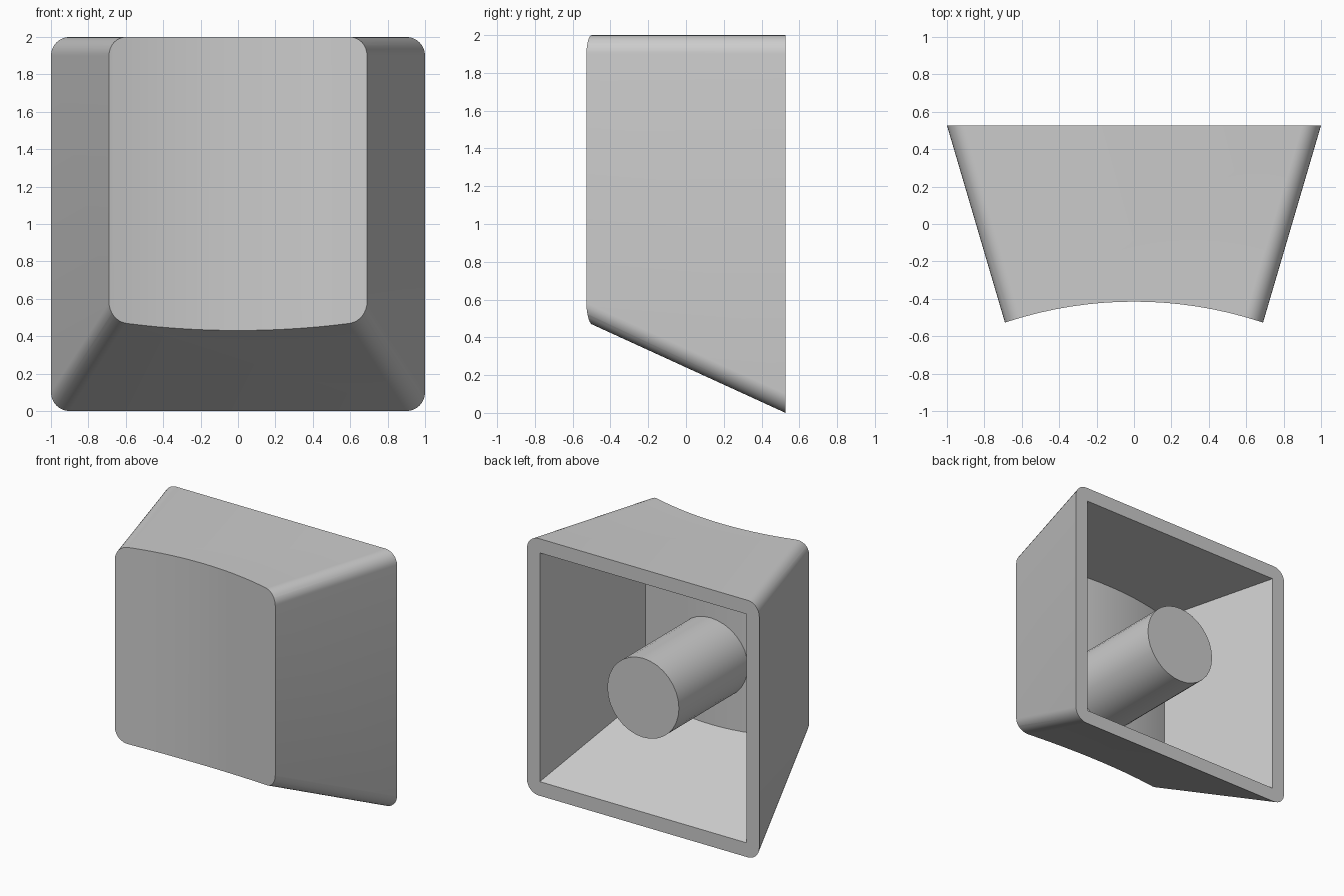
import bpy, bmesh, math

if "Cube" in bpy.data.objects:
    bpy.data.objects.remove(bpy.data.objects["Cube"])

Y = 0.527          # half depth
DISH_R = 2.18      # radius of the hollow front face
DISH_Y = -0.415 - DISH_R


def rounded_rect(hx, z0, z1, r, seg):
    """Rounded rectangle outline in x/z; r = 0 gives four sharp corners."""
    if r == 0:
        return [(hx, z1), (-hx, z1), (-hx, z0), (hx, z0)]
    pts = []
    corners = [(hx - r, z1 - r), (r - hx, z1 - r), (r - hx, z0 + r), (hx - r, z0 + r)]
    for k, (cx, cz) in enumerate(corners):
        for i in range(seg + 1):
            a = math.pi / 2 * (k + i / seg)
            pts.append((cx + r * math.cos(a), cz + r * math.sin(a)))
    return pts


def loft(name, back, front, y_back, y_front, r=0):
    """Tapered block between two (half width, bottom, top) sections."""
    bm = bmesh.new()
    rings = [[bm.verts.new((x, y, z)) for x, z in rounded_rect(*s, r, 8)]
             for s, y in ((back, y_back), (front, y_front))]
    n = len(rings[0])
    for i in range(n):
        j = (i + 1) % n
        bm.faces.new((rings[0][i], rings[0][j], rings[1][j], rings[1][i]))
    for ring in rings:
        bm.faces.new(ring)
    return finish(bm, name)


def finish(bm, name):
    bmesh.ops.recalc_face_normals(bm, faces=bm.faces)
    me = bpy.data.meshes.new(name)
    bm.to_mesh(me)
    bm.free()
    ob = bpy.data.objects.new(name, me)
    bpy.context.collection.objects.link(ob)
    return ob


def cylinder(name, r, depth, loc, seg, rot=(0, 0, 0)):
    bpy.ops.mesh.primitive_cylinder_add(vertices=seg, radius=r, depth=depth,
                                        location=loc, rotation=rot)
    ob = bpy.context.object
    ob.name = name
    return ob


def cut(target, cutter):
    """Subtract the cutter, then remove it."""
    m = target.modifiers.new("cut", 'BOOLEAN')
    m.operation, m.solver, m.object = 'DIFFERENCE', 'EXACT', cutter
    bpy.context.view_layer.objects.active = target
    bpy.ops.object.modifier_apply(modifier=m.name)
    bpy.data.objects.remove(cutter)


def smooth(ob):
    bpy.ops.object.select_all(action='DESELECT')
    ob.select_set(True)
    bpy.context.view_layer.objects.active = ob
    bpy.ops.object.shade_smooth_by_angle(angle=math.radians(30))


# Tapered outer shell with a concave front
shell = loft("cap_shell", (1, 0, 2), (0.69, 0.482, 2), Y, -Y, 0.1)
cut(shell, cylinder("dish_cutter", DISH_R, 6, (0, DISH_Y, 1), 160))

# Sharp-cornered cavity, open at the back, its floor following the dish
b, f = (0.89, 0.11, 1.89), (0.575, 0.58, 1.86)
over = tuple(p + (p - q) * 0.1 for p, q in zip(b, f))
cavity = loft("cavity_cutter", over, f, Y + 0.2 * Y, -Y)
cut(cavity, cylinder("floor_cutter", DISH_R + 0.115, 6, (0, DISH_Y, 1), 160))
cut(shell, cavity)
smooth(shell)

# Round stem from the cavity floor to the open rim
stem = cylinder("stem", 0.308, Y + 0.35, (0, (Y - 0.35) / 2, 1), 32, (math.pi / 2, 0, 0))
smooth(stem)
